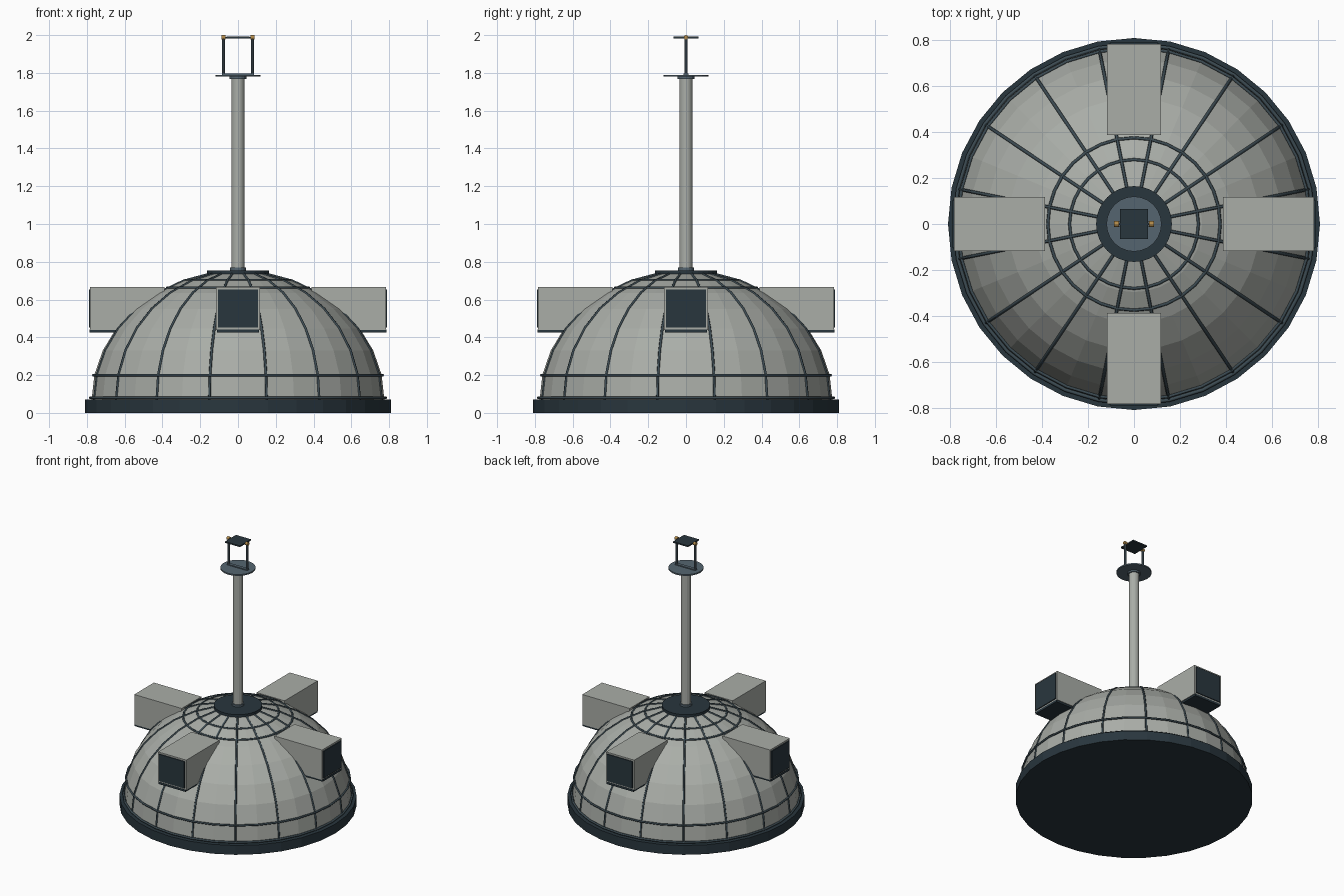
import bpy, bmesh, math
from mathutils import Matrix

if "Cube" in bpy.data.objects:
    bpy.data.objects.remove(bpy.data.objects["Cube"])


def mat(name, rgb):
    m = bpy.data.materials.new(name)
    m.diffuse_color = (*rgb, 1)
    m.use_nodes = True
    m.node_tree.nodes["Principled BSDF"].inputs["Base Color"].default_value = m.diffuse_color
    return m


SHELL = mat("shell_grey", (0.40, 0.42, 0.39))
DARK = mat("dark_slate", (0.022, 0.037, 0.048))
RIB = mat("rib_slate", (0.045, 0.07, 0.085))
STEEL = mat("steel_slate", (0.09, 0.13, 0.16))
BRASS = mat("brass", (0.45, 0.26, 0.07))

A, C, Z0 = 0.775, 0.68, 0.07   # dome radius, height and springing level


def make(name, bm, material):
    bmesh.ops.recalc_face_normals(bm, faces=bm.faces[:])
    me = bpy.data.meshes.new(name)
    bm.to_mesh(me)
    bm.free()
    me.materials.append(material)
    ob = bpy.data.objects.new(name, me)
    bpy.context.collection.objects.link(ob)
    return ob


def lathe(name, profile, segs, material):
    """Revolve (radius, z) points; end loops are capped."""
    bm = bmesh.new()
    rings = []
    for r, z in profile:
        rings.append([bm.verts.new((r * math.cos(t), r * math.sin(t), z))
                      for t in (2 * math.pi * i / segs for i in range(segs))])
    for a, b in zip(rings, rings[1:]):
        for i in range(segs):
            j = (i + 1) % segs
            bm.faces.new((a[i], a[j], b[j], b[i]))
    bm.faces.new(rings[0])
    bm.faces.new(rings[-1])
    return make(name, bm, material)


def box(name, lo, hi, material, turn=0):
    bm = bmesh.new()
    size = [h - l for l, h in zip(lo, hi)]
    mid = [(h + l) / 2 for l, h in zip(lo, hi)]
    bmesh.ops.create_cube(bm, size=1, matrix=Matrix.Rotation(turn, 4, 'Z')
                          @ Matrix.Translation(mid) @ Matrix.Diagonal((*size, 1)))
    return make(name, bm, material)


def rod(name, centre, radius, length, axis, material, segs=8):
    bm = bmesh.new()
    rot = Matrix.Rotation(math.pi / 2, 4, 'Y') if axis == 'X' else Matrix.Identity(4)
    bmesh.ops.create_cone(bm, cap_ends=True, segments=segs, radius1=radius, radius2=radius,
                          depth=length, matrix=Matrix.Translation(centre) @ rot)
    return make(name, bm, material)


def tubes(name, paths, radius, closed, material):
    cu = bpy.data.curves.new(name, 'CURVE')
    cu.dimensions = '3D'
    cu.bevel_depth = radius
    cu.bevel_resolution = 1
    cu.use_fill_caps = True
    for pts in paths:
        s = cu.splines.new('POLY')
        s.points.add(len(pts) - 1)
        for p, co in zip(s.points, pts):
            p.co = (*co, 1)
        s.use_cyclic_u = closed
    cu.materials.append(material)
    ob = bpy.data.objects.new(name, cu)
    bpy.context.collection.objects.link(ob)


def on_dome(deg):
    t = math.radians(deg)
    return A * math.cos(t), Z0 + C * math.sin(t)


def circle(r, z):
    return [(r * math.cos(t), r * math.sin(t), z)
            for t in (2 * math.pi * i / 32 for i in range(32))]


# Base and faceted dome
lathe("base_plinth", [(0.81, 0), (0.81, 0.07)], 32, DARK)
profile = [on_dome(11.25 * i) for i in range(8)]
lathe("dome_shell", profile + [(0.02, 0.745)], 32, SHELL)

# Meridian ribs and horizontal hoops
ribs = []
for k in range(16):
    t = math.radians(11.25 + 22.5 * k)
    ribs.append([(r * math.cos(t), r * math.sin(t), z) for r, z in profile])
tubes("dome_ribs", ribs, 0.007, False, RIB)
tubes("dome_hoops", [circle(0.766, 0.2), circle(0.375, 0.663), circle(0.28, 0.702)],
      0.007, True, RIB)
tubes("base_hoop", [circle(0.782, 0.08)], 0.008, True, RIB)

# Four dormers around the dome
for k in range(4):
    a = k * math.pi / 2
    n = f"dormer_{k + 1}_"
    box(n + "hood", (-0.117, -0.783, 0.44), (0.117, -0.388, 0.666), SHELL, a)
    box(n + "window", (-0.105, -0.79, 0.452), (0.105, -0.775, 0.654), DARK, a)
    box(n + "sill", (-0.112, -0.785, 0.426), (0.112, -0.5, 0.442), DARK, a)

# Crown plate and mast
lathe("crown_plate", [(0.165, 0.735), (0.165, 0.755)], 32, DARK)
lathe("mast_foot", [(0.042, 0.755), (0.042, 0.77)], 16, STEEL)
lathe("mast", [(0.035, 0.75), (0.035, 1.775)], 16, SHELL)
lathe("mast_collar", [(0.045, 1.768), (0.045, 1.782)], 16, STEEL)
lathe("top_disc", [(0.12, 1.78), (0.12, 1.79)], 24, STEEL)

# Tilting plate carried by two posts
box("yoke_foot", (-0.085, -0.012, 1.788), (0.085, 0.012, 1.797), STEEL)
for s, side in ((-1, "left"), (1, "right")):
    rod(side + "_post", (s * 0.077, 0, 1.888), 0.008, 0.2, 'Z', STEEL)
    rod(side + "_pivot", (s * 0.077, 0, 1.988), 0.012, 0.022, 'X', BRASS, 12)
rod("plate_axle", (0, 0, 1.986), 0.004, 0.16, 'X', STEEL)
box("tilt_plate", (-0.062, -0.065, 1.982), (0.062, 0.065, 1.992), DARK)
